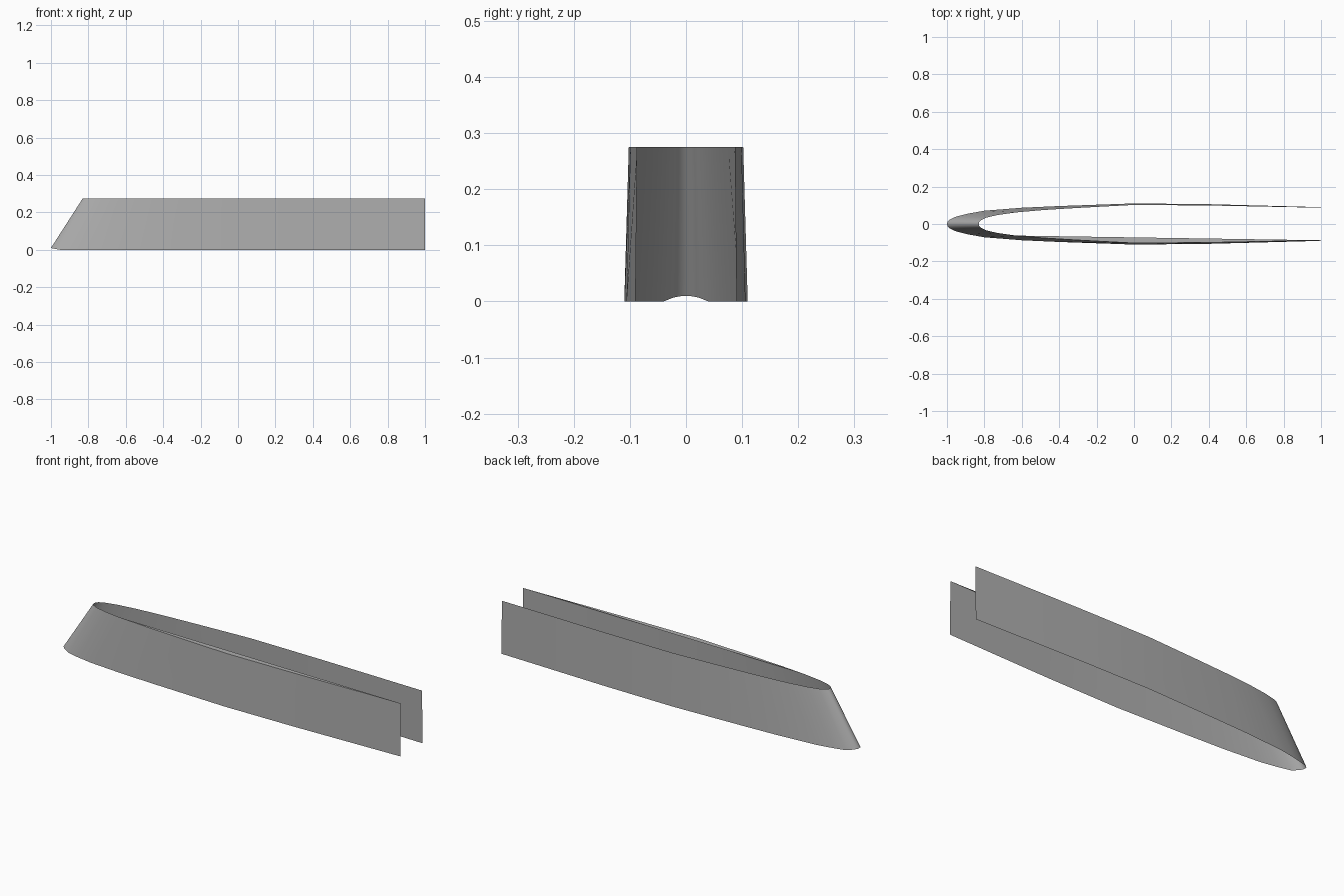
import bpy
import bmesh

cube = bpy.data.objects.get("Cube")
if cube:
    bpy.data.objects.remove(cube, do_unlink=True)

HEIGHT = 0.275

grey = bpy.data.materials.new("plain grey")
grey.use_nodes = True
colour = (0.42, 0.42, 0.42, 1)
grey.diffuse_color = colour
grey.node_tree.nodes["Principled BSDF"].inputs["Base Color"].default_value = colour

# Half outlines from nose to open end: (x, half width)
LOWER = [(-1, 0), (-.997, .012), (-.985, .024), (-.95, .04), (-.89, .055),
         (-.8, .071), (-.6, .087), (-.4, .096), (0, .11), (.4, .106), (1, .09)]
UPPER = [(-.83, 0), (-.827, .011), (-.817, .021), (-.79, .034), (-.73, .048),
         (-.63, .062), (-.48, .075), (-.3, .086), (0, .102), (.4, .099), (1, .087)]


def both_sides(half):
    """Full outline running from the front end round the nose to the back end."""
    return [(x, -y) for x, y in reversed(half)] + half[1:]


def make_object(name, build):
    bm = bmesh.new()
    build(bm)
    mesh = bpy.data.meshes.new(name)
    bm.to_mesh(mesh)
    bm.free()
    mesh.materials.append(grey)
    obj = bpy.data.objects.new(name, mesh)
    bpy.context.collection.objects.link(obj)
    return obj


# Thin wall lofted between the two outlines, with a small arch under the nose
def build_wall(bm):
    low = [bm.verts.new((x, y, max(0, .01 * (1 - (y / .04) ** 2)) if x < -.9 else 0))
           for x, y in both_sides(LOWER)]
    top = [bm.verts.new((x, y, HEIGHT)) for x, y in both_sides(UPPER)]
    for i in range(len(low) - 1):
        bm.faces.new((low[i + 1], low[i], top[i], top[i + 1]))
    bmesh.ops.reverse_faces(bm, faces=bm.faces[:])


# Flat sliver closing the curved front rim to a straight inner edge
def build_ledge(bm):
    rim = [bm.verts.new((x, -y, HEIGHT)) for x, y in UPPER if x > -.65]
    bm.faces.new(rim)


wall = make_object("curved_wall", build_wall)
make_object("front_rim_ledge", build_ledge)

bpy.ops.object.select_all(action='DESELECT')
wall.select_set(True)
bpy.context.view_layer.objects.active = wall
bpy.ops.object.shade_smooth_by_angle(angle=0.6)
